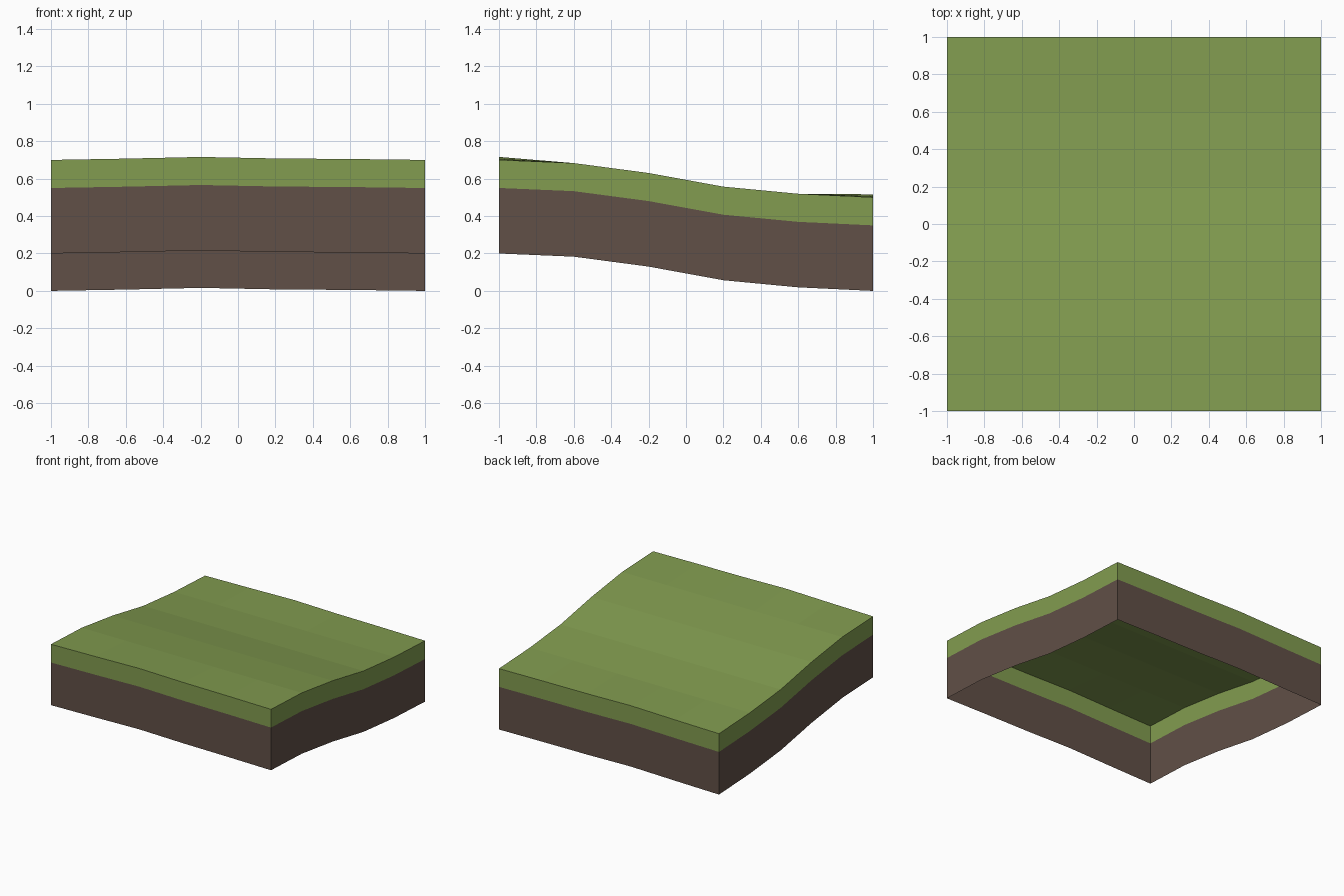
import bpy
import bmesh

if "Cube" in bpy.data.objects:
    bpy.data.objects.remove(bpy.data.objects["Cube"])

CELLS = 5
GRASS_DEPTH = 0.15
SOIL_DEPTH = 0.35
# Slope from front to back, and the slight swell along the front and back rims
SLOPE = [0.70, 0.683, 0.63, 0.557, 0.519, 0.50]
SWELL = [0.0, 0.007, 0.016, 0.008, 0.005, 0.0]


def make_material(name, colour):
    mat = bpy.data.materials.new(name)
    mat.use_nodes = True
    mat.diffuse_color = (*colour, 1)
    mat.node_tree.nodes["Principled BSDF"].inputs["Base Color"].default_value = (*colour, 1)
    return mat


def terrain_grid():
    """Flat grid of cells, lifted to the rolling slope."""
    bm = bmesh.new()
    bmesh.ops.create_grid(bm, x_segments=CELLS, y_segments=CELLS, size=1)
    for v in bm.verts:
        col = round((v.co.x + 1) / 2 * CELLS)
        row = round((v.co.y + 1) / 2 * CELLS)
        v.co.z = SLOPE[row] + (SWELL[col] if row in (0, CELLS) else 0)
    return bm


def drop_skirt(bm, depth):
    """Extrude the rim straight down and return the new wall faces."""
    rim = [e for e in bm.edges if e.is_boundary]
    geom = bmesh.ops.extrude_edge_only(bm, edges=rim)["geom"]
    for v in geom:
        if isinstance(v, bmesh.types.BMVert):
            v.co.z -= depth
    return [f for f in geom if isinstance(f, bmesh.types.BMFace)]


def finish(bm, name, mat):
    bmesh.ops.recalc_face_normals(bm, faces=bm.faces)
    mesh = bpy.data.meshes.new(name)
    bm.to_mesh(mesh)
    bm.free()
    mesh.materials.append(mat)
    obj = bpy.data.objects.new(name, mesh)
    bpy.context.collection.objects.link(obj)
    return obj


grass = make_material("grass_green", (0.223, 0.333, 0.08))
soil = make_material("soil_brown", (0.119, 0.08, 0.063))

# Grass sheet with its turned-down edge
bm = terrain_grid()
drop_skirt(bm, GRASS_DEPTH)
finish(bm, "grass_top", grass)

# Soil walls below the grass, open underneath
bm = terrain_grid()
for v in bm.verts:
    v.co.z -= GRASS_DEPTH
walls = drop_skirt(bm, SOIL_DEPTH)
bmesh.ops.delete(bm, geom=[f for f in bm.faces if f not in walls], context="FACES")
finish(bm, "soil_walls", soil)
